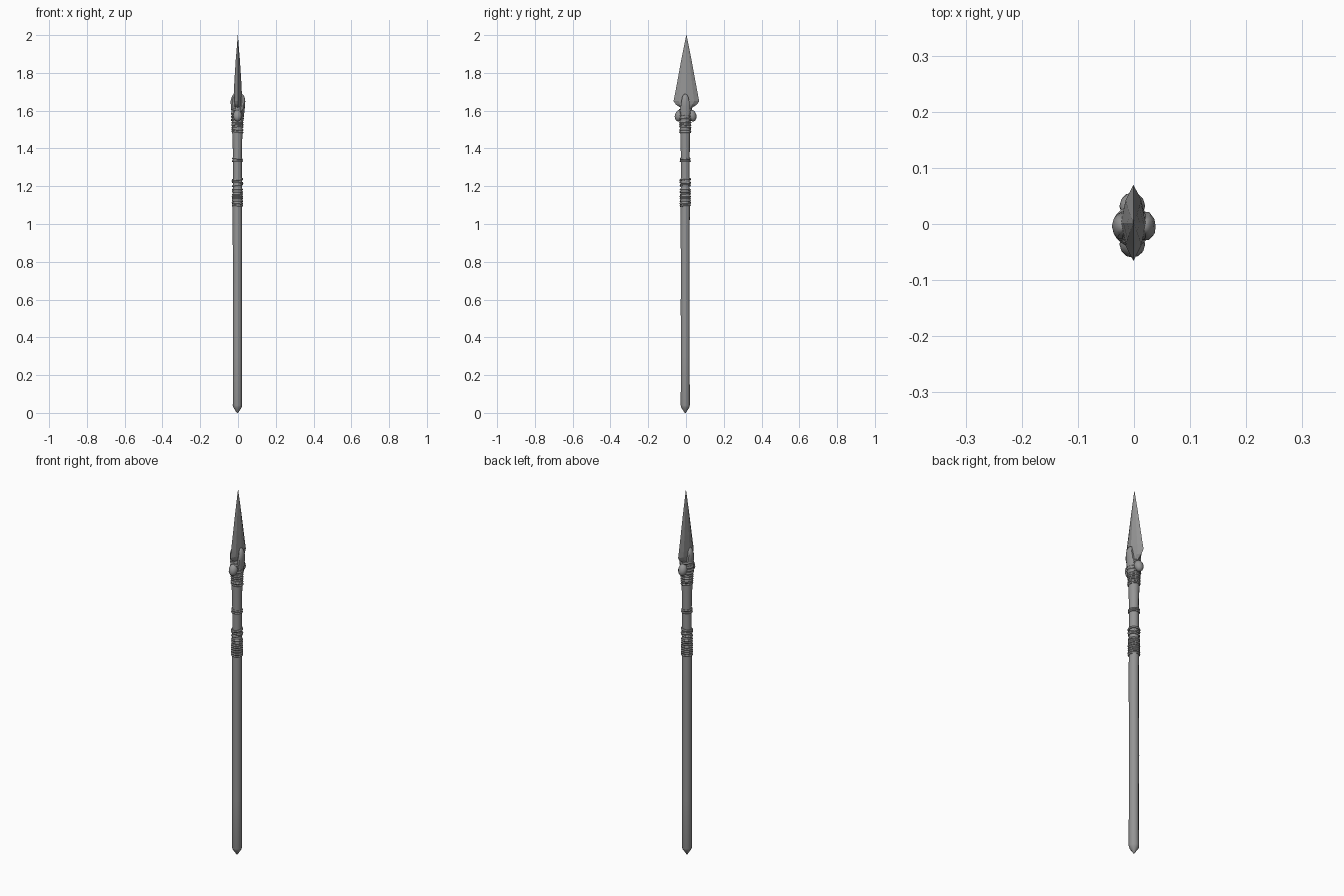
import bpy, bmesh, math, random
from mathutils import Matrix, Vector

if "Cube" in bpy.data.objects:
    bpy.data.objects.remove(bpy.data.objects["Cube"])

random.seed(4)
CX, CY = -0.003, -0.004   # shaft axis sits a touch off centre
dark = bpy.data.materials.new("dark_grey")
dark.diffuse_color = (0.3, 0.3, 0.3, 1)
dark.use_nodes = True
dark.node_tree.nodes["Principled BSDF"].inputs["Base Color"].default_value = dark.diffuse_color


def finish(name, bm, smooth=None):
    bmesh.ops.recalc_face_normals(bm, faces=bm.faces)
    me = bpy.data.meshes.new(name)
    bm.to_mesh(me)
    bm.free()
    me.materials.append(dark)
    ob = bpy.data.objects.new(name, me)
    bpy.context.collection.objects.link(ob)
    if smooth:
        bpy.context.view_layer.objects.active = ob
        ob.select_set(True)
        bpy.ops.object.shade_smooth_by_angle(angle=math.radians(smooth))
        ob.select_set(False)
    return ob


def loft(name, rings, sides, wobble=0.0, smooth=None, pinch=1.0):
    """Stack of elliptical rings (z, cx, cy, rx, ry), capped; pinch pulls in every other corner."""
    bm = bmesh.new()
    loops = []
    for z, cx, cy, rx, ry in rings:
        loop = []
        for i in range(sides):
            a = 2 * math.pi * i / sides
            k = (1 + random.uniform(-wobble, wobble)) * (pinch if i % 2 else 1)
            loop.append(bm.verts.new((cx + rx * k * math.cos(a), cy + ry * k * math.sin(a), z)))
        loops.append(loop)
    for lo, hi in zip(loops, loops[1:]):
        for i in range(sides):
            j = (i + 1) % sides
            bm.faces.new((lo[i], lo[j], hi[j], hi[i]))
    bm.faces.new(loops[0][::-1])
    bm.faces.new(loops[-1])
    return finish(name, bm, smooth)


def cord(name, z, radius, thick, tilt=0.0, heading=0.0, seg=20, sec=6):
    """One tilted turn of binding cord around the shaft."""
    bm = bmesh.new()
    loops = []
    for i in range(seg):
        a = 2 * math.pi * i / seg
        lift = math.tan(tilt) * radius * math.cos(a - heading)
        loop = []
        for j in range(sec):
            b = 2 * math.pi * j / sec
            r = radius + thick * math.cos(b)
            loop.append(bm.verts.new((CX + r * math.cos(a), CY + r * math.sin(a),
                                      z + lift + thick * 1.1 * math.sin(b))))
        loops.append(loop)
    for i in range(seg):
        p, q = loops[i], loops[(i + 1) % seg]
        for j in range(sec):
            k = (j + 1) % sec
            bm.faces.new((p[j], q[j], q[k], p[k]))
    return finish(name, bm, 50)


# Carved shaft with a blunt pointed butt, flaring under the head
profile = [(0.0, 0.003), (0.012, 0.011), (0.028, 0.022), (0.04, 0.025), (0.3, 0.0245), (0.54, 0.025),
           (0.75, 0.0245), (0.97, 0.025), (1.1, 0.025), (1.2, 0.024), (1.35, 0.024),
           (1.45, 0.026), (1.5, 0.028), (1.58, 0.029), (1.62, 0.024)]
loft("shaft", [(z, CX, CY, r, r) for z, r in profile], 10, 0.02, 40)

# Blade: flattened lens section, ridge facing +-x, edges facing +-y
blade = [(1.56, 0.014, 0.022), (1.615, 0.021, 0.030), (1.632, 0.023, 0.055), (1.65, 0.023, 0.068),
         (1.68, 0.022, 0.062), (1.76, 0.018, 0.047), (1.87, 0.011, 0.027), (1.95, 0.004, 0.011),
         (2.0, 0.0006, 0.0008)]
loft("blade", [(z, CX + 0.002, 0.002 if z > 1.6 else CY, t, w) for z, t, w in blade], 8, pinch=0.85)

# Forked shaft prongs clamping the blade on both faces
for side, s in (("left", -1), ("right", 1)):
    prong = [(1.53, 0.012, 0.014, 0.022), (1.58, 0.017, 0.015, 0.025), (1.62, 0.022, 0.015, 0.026),
             (1.65, 0.025, 0.014, 0.022), (1.67, 0.024, 0.011, 0.017), (1.682, 0.022, 0.007, 0.012),
             (1.688, 0.020, 0.002, 0.004)]
    loft(f"prong_{side}", [(z, s * x, CY, rx, ry) for z, x, rx, ry in prong], 10, 0.04, 45)

# Rounded knots bulging out at the two edges below the blade
for side, s, y in (("front", -1, -0.036), ("back", 1, 0.032)):
    bm = bmesh.new()
    bmesh.ops.create_uvsphere(bm, u_segments=12, v_segments=8, radius=1.0)
    m = (Matrix.Translation((CX, y, 1.574)) @ Matrix.Rotation(s * 0.3, 4, 'X')
         @ Matrix.Diagonal(Vector((0.023, 0.023, 0.032, 1))))
    bmesh.ops.transform(bm, matrix=m, verts=bm.verts)
    finish(f"knot_{side}", bm, 50)

# Bindings: (name, first z, spacing, turns, radius, thickness, tilt range)
bindings = [("grip_cord", 1.098, 0.012, 8, 0.0245, 0.0055, 0.15),
            ("grip_band", 1.205, 0.015, 3, 0.0245, 0.006, 0.25),
            ("middle_band", 1.333, 0.012, 2, 0.024, 0.0055, 0.15),
            ("neck_cord", 1.487, 0.0125, 5, 0.0265, 0.0055, 0.15),
            ("head_lashing", 1.555, 0.016, 4, 0.028, 0.007, 0.3)]
for name, z0, step, turns, r, t, tilt in bindings:
    for i in range(turns):
        cord(f"{name}_{i + 1}", z0 + step * i, r + random.uniform(-0.0008, 0.0008), t,
             random.uniform(-tilt, tilt), random.uniform(0, math.pi))
